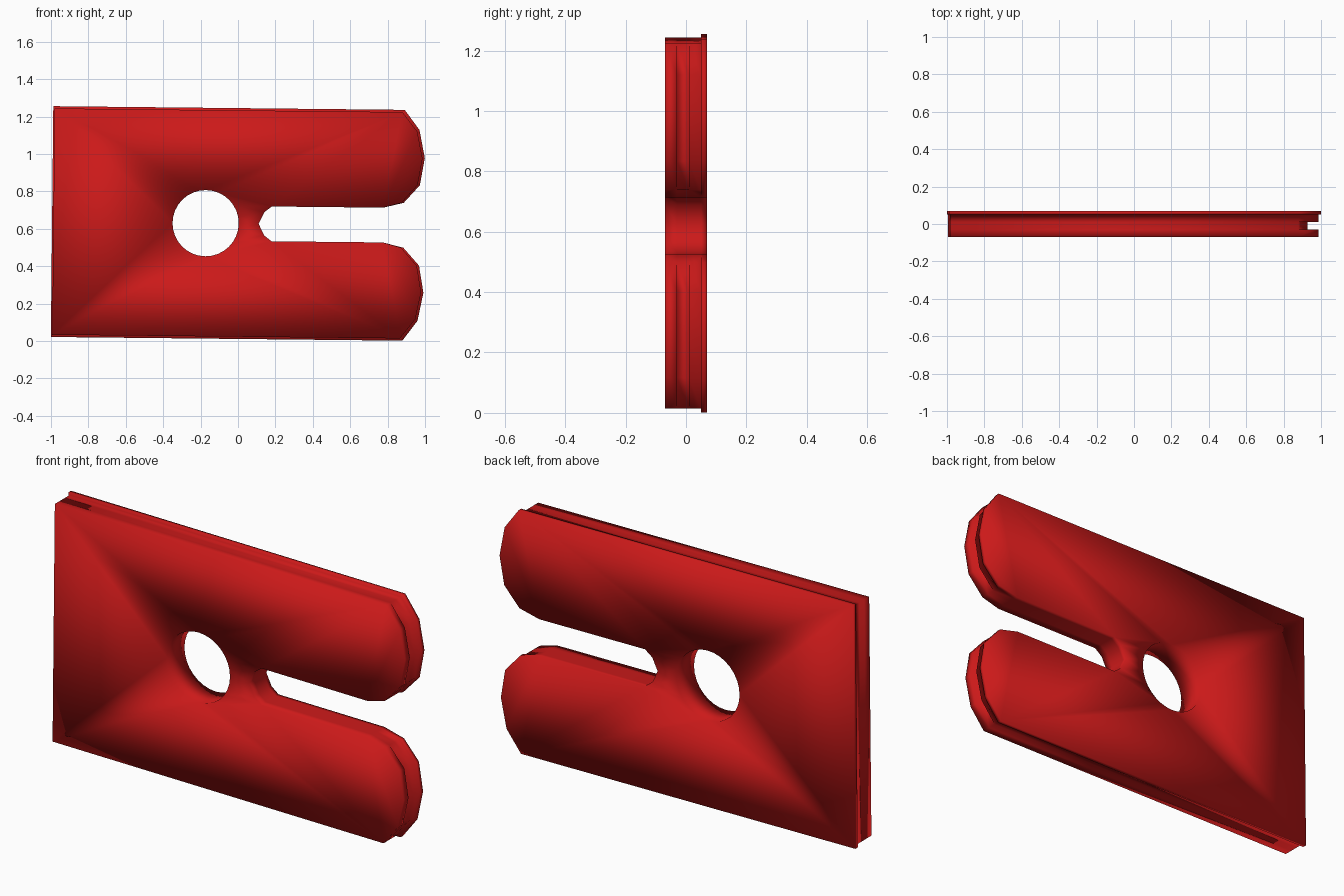
import bpy, bmesh, math

if "Cube" in bpy.data.objects:
    bpy.data.objects.remove(bpy.data.objects["Cube"])

CZ = 0.628
TILT = 0.0105

# Upper half of the forked outline: (x, height above centre line, groove depth)
HALF = [(-0.994, 0.617, 0), (0.885, 0.617, 0), (0.965, 0.51, 0.055),
        (0.995, 0.36, 0.06), (0.97, 0.215, 0.055), (0.885, 0.12, 0),
        (0.775, 0.093, 0), (0.18, 0.093, 0), (0.14, 0.062, 0)]
FULL = HALF + [(0.11, 0, 0)] + [(x, -h, g) for x, h, g in reversed(HALF)]

bm = bmesh.new()


def ring(y, points):
    # the whole plate leans very slightly about the y axis
    return [bm.verts.new((x + TILT * h, y, CZ + h - TILT * x)) for x, h in points]


def outline(y, inset=0.0, groove=False):
    pts = []
    for x, h, g in FULL:
        if abs(h) > 0.3:
            h -= math.copysign(inset, h) * (abs(h) - 0.3) / 0.317
        if x < -0.9:
            x += inset * 0.6
        elif x > 0.88:
            x -= inset
        pts.append((x - (g if groove else 0), h))
    return ring(y, pts)


def circle(y):
    return ring(y, [(-0.173 + 0.177 * math.cos(i * math.tau / 32),
                     0.177 * math.sin(i * math.tau / 32)) for i in range(32)])


def wall(a, b):
    n = len(a)
    for i in range(n):
        j = (i + 1) % n
        bm.faces.new((a[i], a[j], b[j], b[i]))


# Outer walls: body, groove in the fork tips, body, wider back flange
S = 0.012
layers = [outline(-0.07, S), outline(-0.03, S), outline(-0.03, S, True),
          outline(0.01, S, True), outline(0.01, S), outline(0.05, S),
          outline(0.05), outline(0.07)]
for a, b in zip(layers, layers[1:]):
    wall(a, b)

# Round through hole
holes = [circle(-0.07), circle(0.07)]
wall(*holes)

# Front and back faces around the hole
for outer, inner in ((layers[0], holes[0]), (layers[-1], holes[1])):
    edges = []
    for loop in (outer, inner):
        for i, v in enumerate(loop):
            edges.append(bm.edges.get((v, loop[(i + 1) % len(loop)])))
    bmesh.ops.triangle_fill(bm, edges=edges, use_beauty=True, use_dissolve=False)

bmesh.ops.remove_doubles(bm, verts=bm.verts[:], dist=0.0005)
bmesh.ops.recalc_face_normals(bm, faces=bm.faces[:])
for f in bm.faces:
    f.smooth = True

mesh = bpy.data.meshes.new("forked_plate")
bm.to_mesh(mesh)
bm.free()
plate = bpy.data.objects.new("forked_plate", mesh)
bpy.context.collection.objects.link(plate)

red = bpy.data.materials.new("red")
red.diffuse_color = (0.6, 0.01, 0.01, 1)
red.use_nodes = True
red.node_tree.nodes["Principled BSDF"].inputs["Base Color"].default_value = red.diffuse_color
mesh.materials.append(red)
